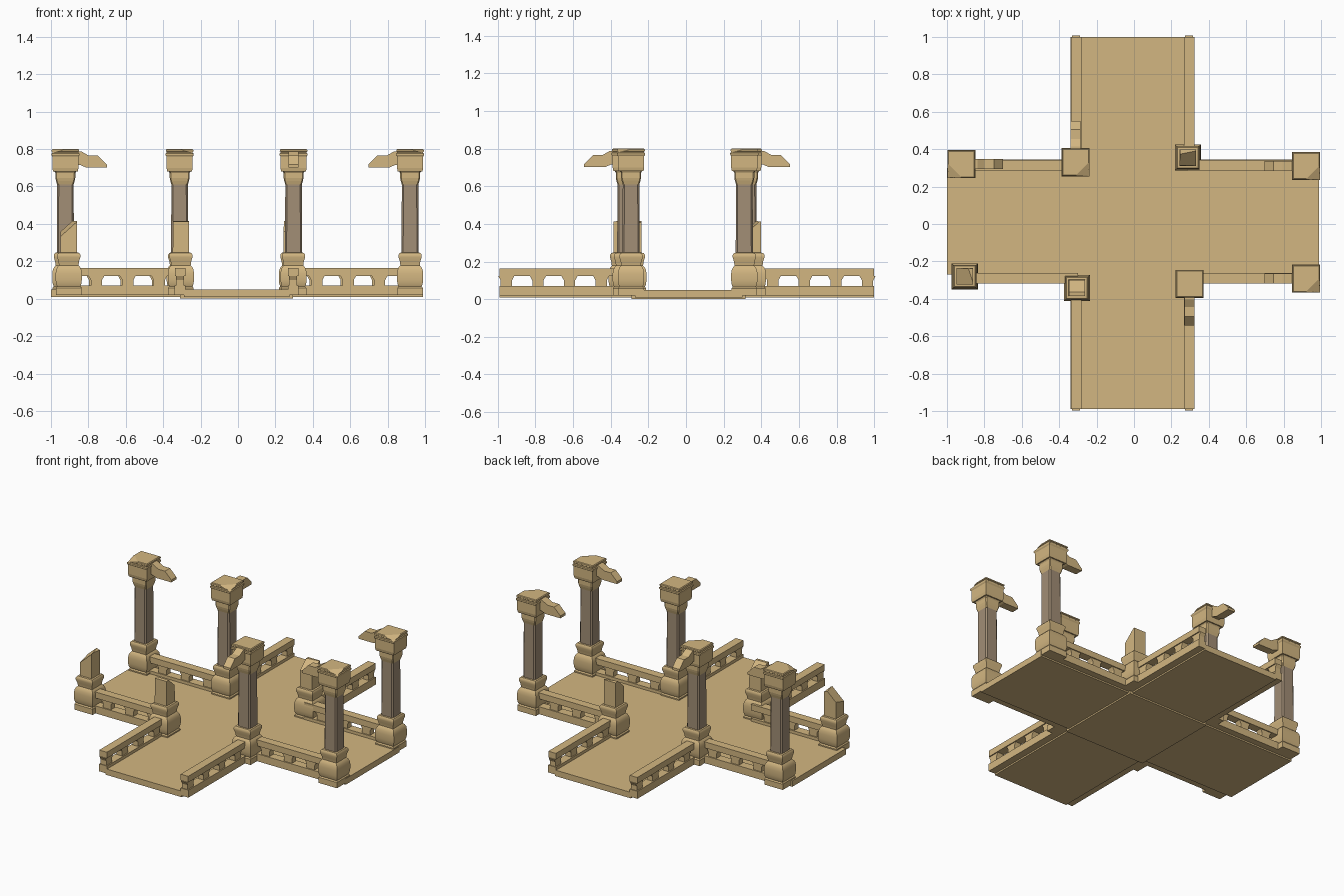
import bpy, bmesh, math
from mathutils import Vector, Matrix

if "Cube" in bpy.data.objects:
    bpy.data.objects.remove(bpy.data.objects["Cube"])


def material(name, rgb):
    m = bpy.data.materials.new(name)
    m.diffuse_color = (*rgb, 1)
    m.use_nodes = True
    m.node_tree.nodes["Principled BSDF"].inputs["Base Color"].default_value = m.diffuse_color
    return m


SAND = material("sandstone", (0.65, 0.47, 0.22))
DARK = material("dark_stone", (0.36, 0.27, 0.18))


def finish(bm, name, mat=SAND, smooth=False):
    bmesh.ops.recalc_face_normals(bm, faces=bm.faces)
    me = bpy.data.meshes.new(name)
    bm.to_mesh(me)
    bm.free()
    me.materials.append(mat)
    ob = bpy.data.objects.new(name, me)
    bpy.context.collection.objects.link(ob)
    if smooth:
        bpy.ops.object.select_all(action='DESELECT')
        ob.select_set(True)
        bpy.context.view_layer.objects.active = ob
        bpy.ops.object.shade_smooth_by_angle(angle=math.radians(35))
    return ob


def add_box(bm, x0, x1, y0, y1, z0, z1):
    m = Matrix.LocRotScale(Vector(((x0 + x1) / 2, (y0 + y1) / 2, (z0 + z1) / 2)), None,
                           Vector((x1 - x0, y1 - y0, z1 - z0)))
    bmesh.ops.create_cube(bm, size=1, matrix=m)


def box(name, *dims):
    bm = bmesh.new()
    add_box(bm, *dims)
    return finish(bm, name)


def ring(h, c):
    # square outline of half width h, with corners cut by c
    if not c:
        return [(-h, -h), (h, -h), (h, h), (-h, h)]
    k = h - c
    return [(-k, -h), (k, -h), (h, -k), (h, k), (k, h), (-k, h), (-h, k), (-h, -k)]


def stack(cx, cy, profile, chamfer=0):
    # closed solid through square rings of (half width, height)
    bm = bmesh.new()
    rows = [[bm.verts.new((cx + x, cy + y, z)) for x, y in ring(h, chamfer)] for h, z in profile]
    n = len(rows[0])
    for a, b in zip(rows, rows[1:]):
        for i in range(n):
            j = (i + 1) % n
            bm.faces.new((a[i], a[j], b[j], b[i]))
    bm.faces.new(rows[0][::-1])
    bm.faces.new(rows[-1])
    return bm


def slice_off(bm, co, no):
    # break away everything beyond a plane and close the cut
    bmesh.ops.bisect_plane(bm, geom=bm.verts[:] + bm.edges[:] + bm.faces[:],
                           plane_co=co, plane_no=no, clear_outer=True)
    bmesh.ops.holes_fill(bm, edges=[e for e in bm.edges if e.is_boundary])


def prism(bm, pts, width, m):
    # outline in local xz, extruded across local y, placed with m
    sides = [[bm.verts.new(m @ Vector((x, s * width / 2, z))) for x, z in pts] for s in (-1, 1)]
    n = len(pts)
    for i in range(n):
        j = (i + 1) % n
        bm.faces.new((sides[0][i], sides[0][j], sides[1][j], sides[1][i]))
    bm.faces.new(sides[0][::-1])
    bm.faces.new(sides[1])


# crossing floor: lower middle slab and four arms
box("floor_middle", -0.31, 0.295, -0.29, 0.315, 0.0, 0.05)
box("floor_left", -1.0, -0.31, -0.27, 0.30, 0.01, 0.05)
box("floor_right", 0.295, 0.99, -0.27, 0.30, 0.01, 0.05)
box("floor_front", -0.29, 0.275, -0.99, -0.29, 0.01, 0.05)
box("floor_back", -0.29, 0.275, 0.315, 1.0, 0.01, 0.05)


def balustrade(name, x, y, angle, length):
    # curb, handrail and flared posts running from (x, y)
    m = Matrix.Translation((x, y, 0)) @ Matrix.Rotation(math.radians(angle), 4, 'Z')
    bm = bmesh.new()
    prism(bm, [(0, 0.02), (length, 0.02), (length, 0.07), (0, 0.07)], 0.058, m)
    prism(bm, [(0, 0.122), (length, 0.122), (length, 0.163), (0, 0.163)], 0.056, m)
    for i in range(5):
        c = length - 0.035 - i * 0.168
        if c < 0:
            break
        prism(bm, [(c - 0.030, 0.07), (c + 0.030, 0.07), (c + 0.030, 0.10),
                   (c + 0.042, 0.122), (c - 0.042, 0.122), (c - 0.030, 0.10)], 0.042, m)
    finish(bm, name)


balustrade("rail_left_front", -0.30, -0.29, 180, 0.66)
balustrade("rail_left_back", -0.31, 0.315, 180, 0.66)
balustrade("rail_right_front", 0.30, -0.29, 0, 0.66)
balustrade("rail_right_back", 0.29, 0.315, 0, 0.66)
balustrade("rail_front_left", -0.31, -0.32, -90, 0.67)
balustrade("rail_front_right", 0.295, -0.32, -90, 0.67)
balustrade("rail_back_left", -0.31, 0.33, 90, 0.67)
balustrade("rail_back_right", 0.295, 0.33, 90, 0.67)

BASE = [(0.068, 0.02), (0.068, 0.058), (0.062, 0.066), (0.067, 0.078), (0.070, 0.10),
        (0.070, 0.135), (0.067, 0.155), (0.060, 0.17), (0.052, 0.178), (0.055, 0.20),
        (0.062, 0.222), (0.062, 0.235), (0.055, 0.245), (0.046, 0.247)]
NECK = [(0.044, 0.61), (0.050, 0.63), (0.053, 0.645), (0.053, 0.672), (0.058, 0.68)]
HEAD = [(0.066, 0.68), (0.070, 0.70), (0.070, 0.76), (0.075, 0.768), (0.075, 0.776),
        (0.070, 0.78), (0.070, 0.785), (0.074, 0.788), (0.073, 0.796), (0.068, 0.80)]
BRACKET = [(0.05, 0.715), (0.08, 0.715), (0.11, 0.702), (0.222, 0.702), (0.222, 0.718),
           (0.175, 0.765), (0.125, 0.765), (0.085, 0.788), (0.05, 0.788)]

# standing columns: name, place, bracket direction, chipped corner
for name, x, y, angle, chip in [
        ("left_back", -0.923, 0.32, 0, (-1, -1)),
        ("inner_left_back", -0.312, 0.33, 90, (1, -1)),
        ("right_back", 0.920, 0.31, 180, (1, -1)),
        ("right_front", 0.920, -0.292, 180, (1, -1)),
        ("inner_right_front", 0.297, -0.32, -90, None)]:
    finish(stack(x, y, BASE), "base_" + name, SAND, True)
    finish(stack(x, y, [(0.046, 0.24), (0.044, 0.615)], 0.009), "shaft_" + name, DARK)
    finish(stack(x, y, NECK, 0.006), "neck_" + name)
    bm = stack(x, y, HEAD)
    if chip:
        no = Vector((chip[0], chip[1], 3)).normalized()
        slice_off(bm, Vector((x + chip[0] * 0.035, y + chip[1] * 0.035, 0.80)), no)
    finish(bm, "head_" + name)
    # broken arch stub
    bm = bmesh.new()
    prism(bm, BRACKET, 0.054,
          Matrix.Translation((x, y, 0)) @ Matrix.Rotation(math.radians(angle), 4, 'Z'))
    finish(bm, "arch_stub_" + name)

# snapped columns: name, place, slope planes as (normal, height at centre)
for name, x, y, cuts in [
        ("left_front", -0.905, -0.28, [((-0.9, -0.3, 1), 0.385), ((0.3, 0.1, 1), 0.425)]),
        ("inner_left_front", -0.305, -0.342, [((0, 0.9, 1), 0.395), ((0, -0.1, 1), 0.417)]),
        ("inner_right_back", 0.288, 0.355, [((0.2, -0.9, 1), 0.39), ((0, 0.1, 1), 0.417)])]:
    finish(stack(x, y, BASE), "base_" + name, SAND, True)
    bm = stack(x, y, [(0.044, 0.24), (0.043, 0.48)])
    for no, z in cuts:
        slice_off(bm, Vector((x, y, z)), Vector(no).normalized())
    finish(bm, "broken_shaft_" + name)
